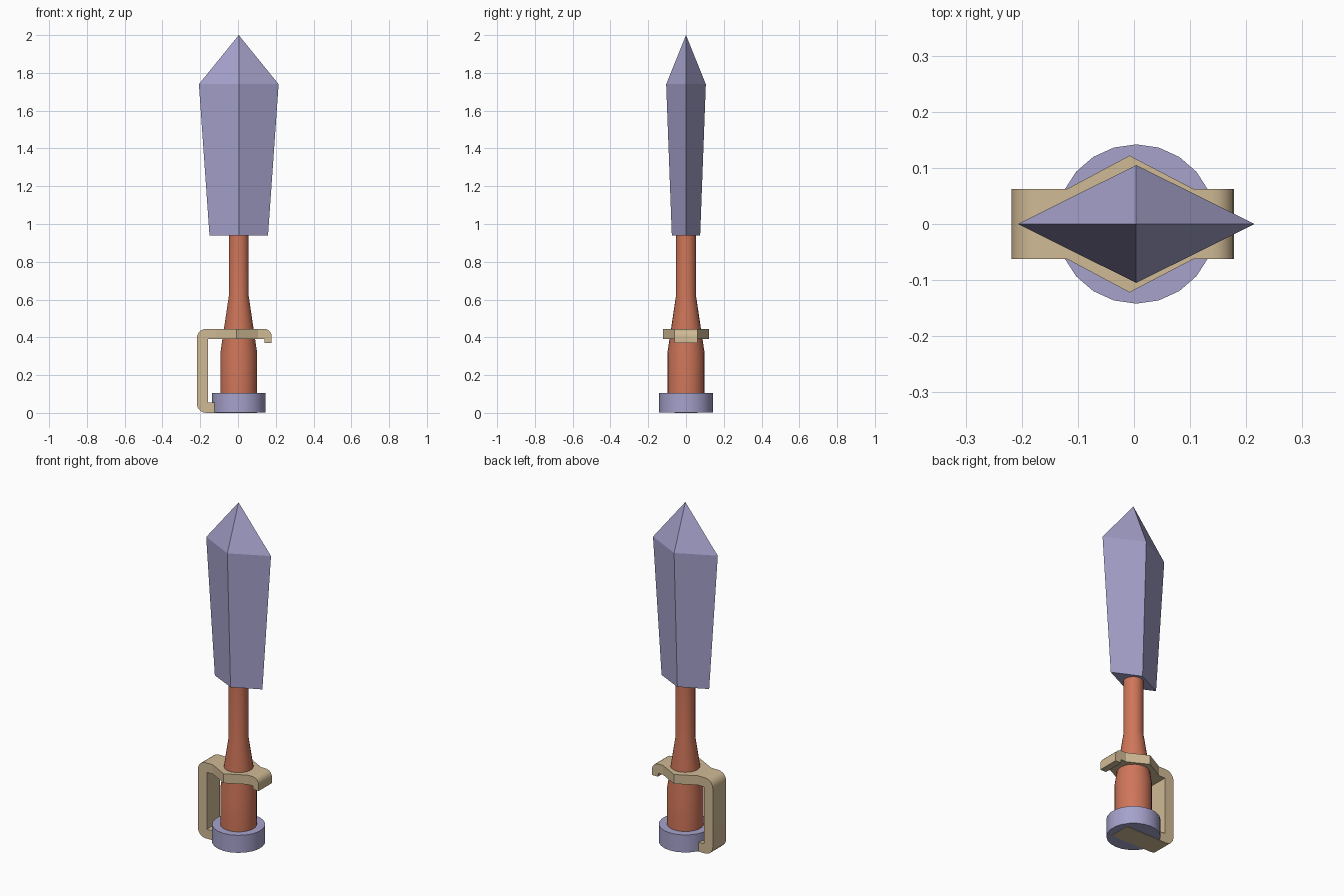
import bpy, bmesh, math

cube = bpy.data.objects.get("Cube")
if cube:
    bpy.data.objects.remove(cube, do_unlink=True)


def material(name, rgb):
    m = bpy.data.materials.new(name)
    m.use_nodes = True
    m.diffuse_color = (*rgb, 1)
    m.node_tree.nodes["Principled BSDF"].inputs["Base Color"].default_value = (*rgb, 1)
    return m


STEEL = material("lavender steel", (0.38, 0.36, 0.60))
GRIP = material("terracotta", (0.62, 0.18, 0.10))
BRASS = material("pale brass", (0.63, 0.49, 0.30))
AXIS = 0.004


def skin(name, rings, mat, smooth=None):
    """Bridge successive rings of points and cap both ends."""
    bm = bmesh.new()
    loops = [[bm.verts.new(p) for p in ring] for ring in rings]
    for a, b in zip(loops, loops[1:]):
        n = len(a)
        for i in range(n):
            j = (i + 1) % n
            bm.faces.new((a[i], a[j], b[j], b[i]))
    bm.faces.new(loops[0])
    bm.faces.new(loops[-1])
    bmesh.ops.remove_doubles(bm, verts=bm.verts, dist=0.0001)
    bmesh.ops.recalc_face_normals(bm, faces=bm.faces)
    me = bpy.data.meshes.new(name)
    bm.to_mesh(me)
    bm.free()
    me.materials.append(mat)
    ob = bpy.data.objects.new(name, me)
    bpy.context.collection.objects.link(ob)
    if smooth:
        bpy.ops.object.select_all(action="DESELECT")
        ob.select_set(True)
        bpy.context.view_layer.objects.active = ob
        bpy.ops.object.shade_smooth_by_angle(angle=math.radians(smooth))
    return ob


def circle(r, z, sides=22):
    turn = math.tau / sides
    return [(AXIS + r * math.sin(i * turn), r * math.cos(i * turn), z) for i in range(sides)]


def diamond(rx, ry, z):
    return [(AXIS + rx, 0, z), (AXIS, ry, z), (AXIS - rx, 0, z), (AXIS, -ry, z)]


# Pommel, and the grip that narrows up into the shaft
skin("pommel", [circle(0.142, 0.002), circle(0.142, 0.105)], STEEL, 30)
skin("grip", [circle(r, z) for r, z in
              ((0.098, 0.09), (0.098, 0.32), (0.053, 0.62), (0.053, 0.96))], GRIP, 30)

# Four-sided blade with a pointed tip
skin("blade", [diamond(0.155, 0.075, 0.94), diamond(0.211, 0.105, 1.74),
               diamond(0.00001, 0.00001, 2.0)], STEEL)


# Hand guard: a strip of cross-sections, each spanning outer to inner edge
HALF = 0.062


def section(outer, inner, w=HALF):
    return [(outer[0], -w, outer[1]), (outer[0], w, outer[1]),
            (inner[0], w, inner[1]), (inner[0], -w, inner[1])]


def corner(cx, cz, r, start, inner, steps=5):
    """Rounded outer corner turning clockwise about a sharp inner corner."""
    out = []
    for i in range(steps + 1):
        a = math.radians(start - 90 * i / steps)
        out.append(section((cx + r * math.cos(a), cz + r * math.sin(a)), inner))
    return out


TOP, UNDER = 0.445, 0.39
guard = [section((0.1, 0), (0.1, 0.055))]
guard += corner(-0.168, 0.05, 0.05, 270, (-0.16, 0.055))
guard += corner(-0.168, 0.395, 0.05, 180, (-0.16, UNDER))
for x, w in ((-0.12, HALF), (-0.008, 0.122), (0.107, HALF)):
    guard.append(section((x, TOP), (x, UNDER), w))
guard += corner(0.138, 0.405, 0.04, 90, (0.14, UNDER))
guard.append(section((0.178, 0.37), (0.14, 0.37)))
skin("hand_guard", guard, BRASS, 25)
